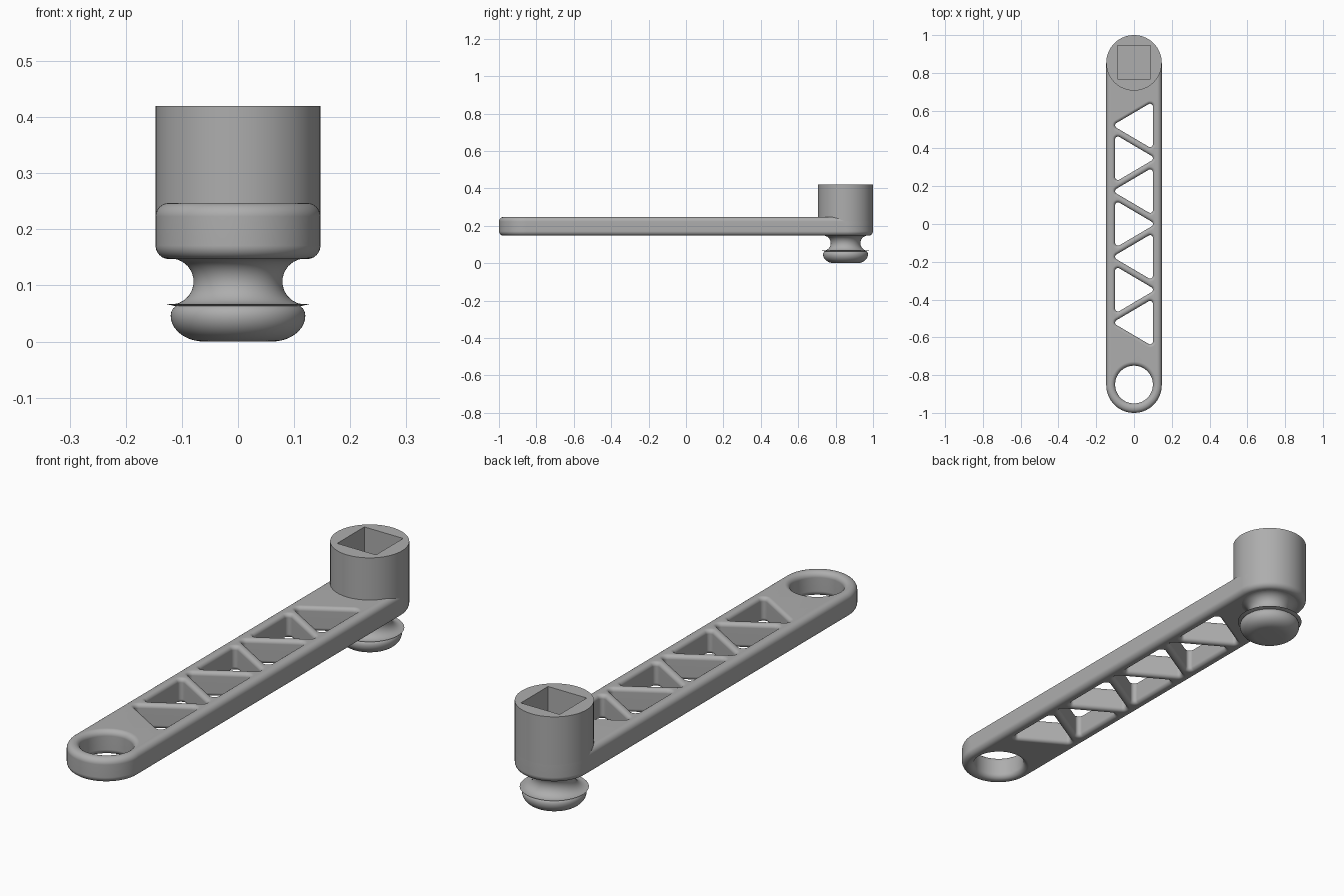
import bpy, bmesh
from math import sin, cos, pi, atan2, radians

if "Cube" in bpy.data.objects:
    bpy.data.objects.remove(bpy.data.objects["Cube"])

grey = bpy.data.materials.new("plain grey")
grey.use_nodes = True
colour = (0.42, 0.42, 0.42, 1)
grey.diffuse_color = colour
grey.node_tree.nodes["Principled BSDF"].inputs["Base Color"].default_value = colour

BOTTOM, TOP, HUB_TOP = 0.147, 0.247, 0.42
RADIUS, HUB_Y = 0.147, 0.853


def finish(bm, name):
    bmesh.ops.recalc_face_normals(bm, faces=bm.faces)
    mesh = bpy.data.meshes.new(name)
    bm.to_mesh(mesh)
    bm.free()
    mesh.materials.append(grey)
    obj = bpy.data.objects.new(name, mesh)
    bpy.context.collection.objects.link(obj)
    return obj


def smooth(obj):
    bpy.ops.object.select_all(action="DESELECT")
    obj.select_set(True)
    bpy.context.view_layer.objects.active = obj
    bpy.ops.object.shade_smooth_by_angle(angle=radians(35))


def rounded_outline(centres, r, steps):
    """Counter-clockwise outline with an arc of radius r round each centre."""
    if len(centres) == 1:
        x, y = centres[0]
        return [(x + r * cos(2 * pi * k / steps), y + r * sin(2 * pi * k / steps))
                for k in range(steps)]
    pts = []
    for i, (x, y) in enumerate(centres):
        px, py = centres[i - 1]
        nx, ny = centres[(i + 1) % len(centres)]
        start = atan2(y - py, x - px) - pi / 2
        turn = (atan2(ny - y, nx - x) - pi / 2 - start) % (2 * pi)
        for k in range(steps + 1):
            a = start + turn * k / steps
            pts.append((x + r * cos(a), y + r * sin(a)))
    return pts


def add_wall(bm, centres, r, bevel, side, steps):
    """Wall with rounded rims; side is -1 for the outside and 1 for a hole."""
    arc = 6
    levels = []
    for k in range(arc + 1):
        t = pi / 2 * k / arc
        levels.append((BOTTOM + bevel * (1 - cos(t)), bevel * (1 - sin(t))))
    levels += [(BOTTOM + TOP - z, d) for z, d in reversed(levels)]
    rings = [[bm.verts.new((x, y, z)) for x, y in
              rounded_outline(centres, r + side * d, steps)] for z, d in levels]
    for low, high in zip(rings, rings[1:]):
        for i in range(len(low)):
            bm.faces.new((low[i - 1], low[i], high[i], high[i - 1]))
    return [[bm.edges.get((ring[i - 1], ring[i])) for i in range(len(ring))]
            for ring in (rings[0], rings[-1])]


# Lever arm: rounded bar, hanging hole and a row of alternating triangles
bm = bmesh.new()
walls = [add_wall(bm, [(0, -HUB_Y), (0, HUB_Y)], RADIUS, 0.024, -1, 48),
         add_wall(bm, [(0, -0.85)], 0.1, 0.022, 1, 72)]
for i in range(7):
    y = 0.174 * (3 - i)
    s = 1 if i % 2 == 0 else -1
    corners = [(s * 0.085, y - s * 0.1), (s * 0.085, y + s * 0.1), (-s * 0.085, y)]
    walls.append(add_wall(bm, corners, 0.015, 0.016, 1, 8))
for rim in (0, 1):
    edges = [e for wall in walls for e in wall[rim]]
    bmesh.ops.triangle_fill(bm, use_beauty=True, edges=edges, normal=(0, 0, 2 * rim - 1))
arm = finish(bm, "lever_arm")
smooth(arm)
weighted = arm.modifiers.new("flat caps", "WEIGHTED_NORMAL")
weighted.keep_sharp = True

# Socket hub: cylinder with a square recess
bm = bmesh.new()
ret = bmesh.ops.create_cone(bm, cap_ends=True, segments=96, radius1=RADIUS,
                            radius2=RADIUS, depth=HUB_TOP - 0.223)
bmesh.ops.translate(bm, verts=ret["verts"], vec=(0, HUB_Y, (HUB_TOP + 0.223) / 2))
hub = finish(bm, "socket_hub")
bm = bmesh.new()
ret = bmesh.ops.create_cube(bm, size=1)
bmesh.ops.scale(bm, verts=ret["verts"], vec=(0.176, 0.176, 0.4))
bmesh.ops.translate(bm, verts=ret["verts"], vec=(0, HUB_Y + 0.003, 0.25 + 0.2))
cutter = finish(bm, "socket_cutter")
cutter.hide_render = True
cut = hub.modifiers.new("square socket", "BOOLEAN")
cut.object = cutter
cut.solver = "EXACT"
smooth(hub)
bpy.ops.object.modifier_apply(modifier=cut.name)
bpy.data.objects.remove(cutter)
smooth(hub)

# Knob: lathed mushroom with a concave neck
profile = [(0, 0), (0.06, 0)]
for k in range(1, 11):
    t = pi / 2 * k / 10
    profile.append((0.06 + 0.06 * sin(t), 0.046 * (1 - cos(t))))
profile += [(0.119, 0.053), (0.116, 0.059), (0.111, 0.063)]
for k in range(13):
    t = radians(-102 + 192 * k / 12)
    profile.append((0.12 - 0.041 * cos(t), 0.107 + 0.041 * sin(t)))
bm = bmesh.new()
verts = [bm.verts.new((r, HUB_Y, z)) for r, z in profile]
edges = [bm.edges.new(pair) for pair in zip(verts, verts[1:])]
bmesh.ops.spin(bm, geom=verts + edges, cent=(0, HUB_Y, 0), axis=(0, 0, 1),
               angle=2 * pi, steps=72, use_duplicate=False)
bmesh.ops.remove_doubles(bm, verts=bm.verts, dist=0.0001)
knob = finish(bm, "turning_knob")
smooth(knob)
